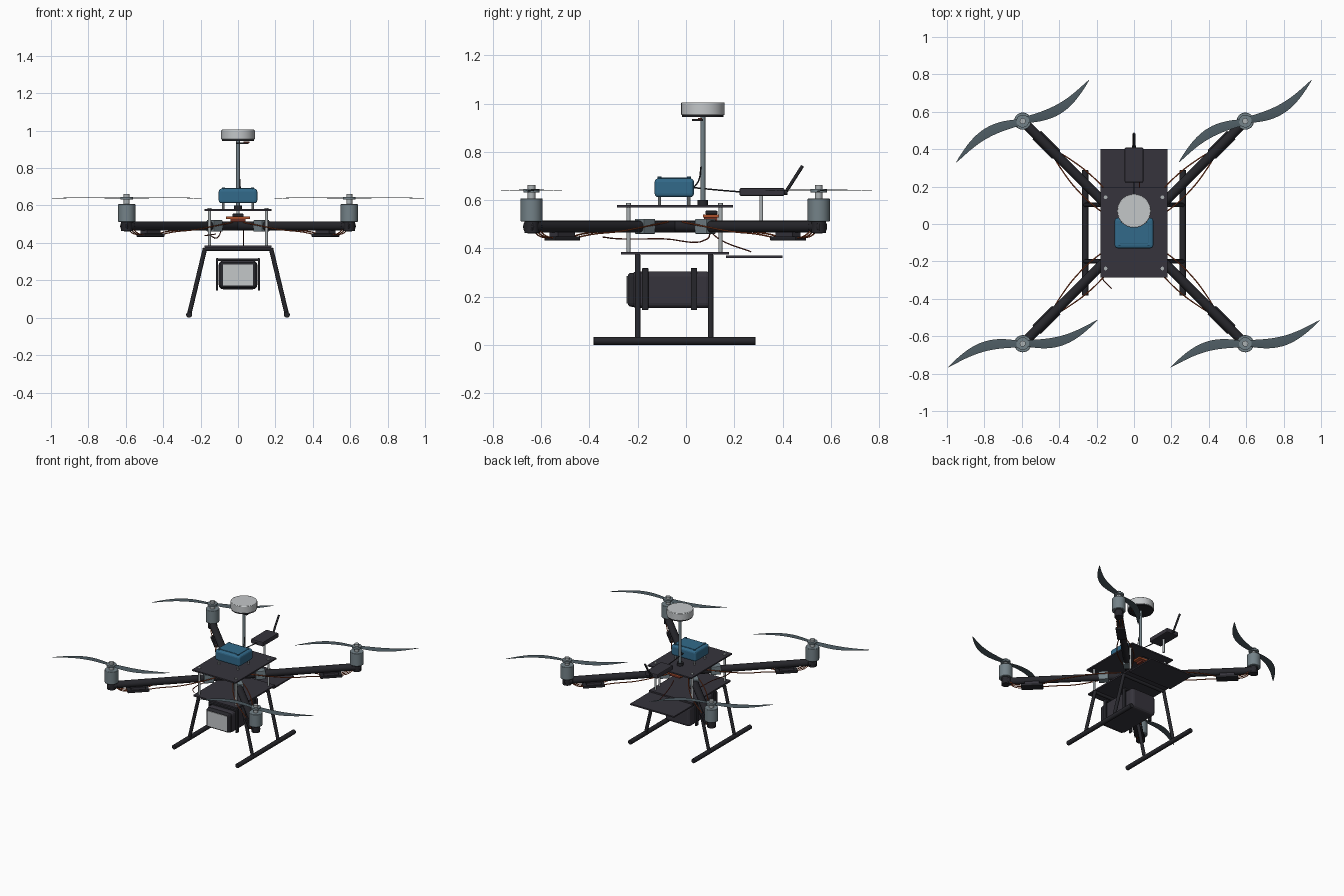
import bpy, bmesh, math
from mathutils import Vector

if "Cube" in bpy.data.objects:
    bpy.data.objects.remove(bpy.data.objects["Cube"])


def material(name, r, g, b):
    m = bpy.data.materials.new(name)
    m.diffuse_color = (*[((c / 255 + 0.055) / 1.055) ** 2.4 for c in (r, g, b)], 1)
    m.use_nodes = True
    m.node_tree.nodes["Principled BSDF"].inputs["Base Color"].default_value = m.diffuse_color
    return m


CHARCOAL = material("charcoal", 54, 52, 60)
BLACK = material("black", 38, 38, 43)
STEEL = material("steel_grey", 116, 130, 136)
SILVER = material("silver", 172, 178, 180)
PALE = material("pale_grey", 196, 199, 201)
BLUE = material("blue", 50, 106, 138)
SLATE = material("slate", 78, 92, 99)
COPPER = material("copper_orange", 176, 82, 44)
RED = material("dark_red", 112, 48, 36)


def finish(name, bm, mat, smooth=True, bevel=0.0, segments=2):
    me = bpy.data.meshes.new(name)
    bmesh.ops.recalc_face_normals(bm, faces=bm.faces[:])
    bm.to_mesh(me)
    bm.free()
    me.materials.append(mat)
    ob = bpy.data.objects.new(name, me)
    bpy.context.collection.objects.link(ob)
    if bevel:
        b = ob.modifiers.new("bevel", 'BEVEL')
        b.width, b.segments = bevel, segments
    if smooth:
        bpy.ops.object.select_all(action='DESELECT')
        ob.select_set(True)
        bpy.context.view_layer.objects.active = ob
        bpy.ops.object.shade_smooth_by_angle(angle=math.radians(35))
    return ob


def box(name, lo, hi, mat, bevel=0.0, turn=0.0, segments=2):
    lo, hi = Vector(lo), Vector(hi)
    bm = bmesh.new()
    bmesh.ops.create_cube(bm, size=1)
    bmesh.ops.scale(bm, vec=hi - lo, verts=bm.verts)
    ob = finish(name, bm, mat, False, bevel, segments)
    ob.location = (lo + hi) / 2
    ob.rotation_euler.z = turn
    return ob


def rod(name, a, b, r, mat, sides=16, bevel=0.0):
    a, b = Vector(a), Vector(b)
    bm = bmesh.new()
    bmesh.ops.create_cone(bm, cap_ends=True, segments=sides, radius1=r, radius2=r,
                          depth=(b - a).length)
    ob = finish(name, bm, mat, True, bevel)
    ob.location = (a + b) / 2
    ob.rotation_mode = 'QUATERNION'
    ob.rotation_quaternion = (b - a).to_track_quat('Z', 'Y')
    return ob


def wire(name, points, r, mat):
    cu = bpy.data.curves.new(name, 'CURVE')
    cu.dimensions = '3D'
    cu.bevel_depth, cu.bevel_resolution, cu.resolution_u = r, 1, 5
    cu.use_fill_caps = True
    sp = cu.splines.new('BEZIER')
    sp.bezier_points.add(len(points) - 1)
    for p, co in zip(sp.bezier_points, points):
        p.co = co
        p.handle_left_type = p.handle_right_type = 'AUTO'
    cu.materials.append(mat)
    bpy.context.collection.objects.link(bpy.data.objects.new(name, cu))


def propeller(x, y, z, angle):
    # two curved blades, lofted from thin twisted sections
    bm = bmesh.new()
    n = 16
    for half in (0, math.pi):
        rings = []
        for i in range(n + 1):
            t = i / n
            width = 0.002 + 0.058 * math.sin(math.pi * min(1, 0.16 + 0.84 * t)) ** 0.8 * (1 - 0.3 * t)
            mid = -0.047 * math.sin(math.pi * t ** 0.95)
            px = 0.01 + 0.408 * t
            twist = 0.1 * (1 - t)
            ring = []
            for u, w in ((-.5, 0), (0, .003), (.5, 0), (0, -.002)):
                yy = mid + u * width
                zz = u * width * twist + w * (1 - 0.7 * t) + 0.004 * math.sin(math.pi * t)
                c, s = math.cos(half + angle), math.sin(half + angle)
                ring.append(bm.verts.new((px * c - yy * s, px * s + yy * c, zz)))
            rings.append(ring)
        for a, b in zip(rings, rings[1:]):
            for k in range(4):
                bm.faces.new((a[k], a[(k + 1) % 4], b[(k + 1) % 4], b[k]))
        bm.faces.new(rings[0])
        bm.faces.new(rings[-1])
    ob = finish("propeller", bm, SLATE)
    ob.location = (x, y, z)


# deck plates
box("top_plate", (-.18, -.285, .57), (.18, .195, .58), CHARCOAL)
box("bottom_plate", (-.18, -.27, .374), (.18, .178, .385), CHARCOAL)
box("rear_plate", (-.18, .165, .36), (.18, .4, .37), CHARCOAL)

# arms, motors, propellers, speed controllers and their wiring
CY = -0.045
for sx in (-1, 1):
    for sy in (-1, 1):
        def at(d, z, side=0.0):
            # point on the arm at distance d along each axis, shifted sideways
            return (sx * (d + side), CY + sy * (d - side), z)
        mx, my, _ = at(.595, 0)
        rod("arm", at(.0, .49), at(.6, .49), .025, BLACK, 16)
        rod("arm_end_cap", at(.57, .49), at(.612, .49), .028, BLACK, 16, .004)
        rod("motor_mount", (mx, my, .463), (mx, my, .515), .03, BLACK, 20)
        rod("motor", (mx, my, .512), (mx, my, .607), .046, STEEL, 28, .003)
        rod("motor_shaft", (mx, my, .6), (mx, my, .662), .016, SILVER, 16)
        rod("propeller_hub", (mx, my, .632), (mx, my, .646), .034, STEEL, 20)
        propeller(mx, my, .638, math.radians(17.5 if sy < 0 else 31.8))
        turn = math.radians(45) * sx * sy
        cx, cy, _ = at(.125, 0)
        box("arm_clamp", (cx - .034, cy - .028, .46), (cx + .034, cy + .028, .522),
            STEEL, .004, turn)
        cx, cy, _ = at(.468, 0)
        box("speed_controller", (cx - .075, cy - .032, .432), (cx + .075, cy + .032, .45),
            BLACK, .004, turn)
        box("controller_pad", (cx - .05, cy - .024, .449), (cx + .05, cy + .024, .468),
            CHARCOAL, 0, turn)
        for k in (-1, 1):
            wire("motor_wire", [at(.42, .445, .012 * k), at(.37, .458, .024 * k),
                                at(.27, .47, .038 * k), at(.16, .49, .034 * k),
                                at(.04, .51, .01 * k)], .0035, COPPER)
        for k in (-1, 0, 1):
            wire("controller_lead", [at(.51, .442, .012 * k), at(.55, .452, .014 * k),
                                     at(.575, .475, .012 * k)], .003, COPPER)

# spacers between the decks
for x in (-.152, .152):
    for y in (-.238, .143):
        rod("spacer", (x, y, .375), (x, y, .582), .008, SILVER, 12)
        rod("spacer_screw", (x, y, .578), (x, y, .587), .01, SILVER, 12)

# power hub in the middle
box("power_board", (-.065, .07, .527), (.065, .135, .541), COPPER, .003)
box("power_board_cover", (-.03, .08, .541), (.03, .13, .556), BLACK, .003)
box("power_board_base", (-.04, .075, .512), (.04, .13, .528), RED)

# blue flight controller case
box("controller_case", (-.103, -.13, .612), (.103, .033, .69), BLUE, .015, 0, 3)
box("controller_lid", (-.08, -.105, .688), (.08, .01, .694), BLUE, .003)
for x in (-.078, .078):
    for y in (-.11, .012):
        rod("case_foot", (x, y, .578), (x, y, .625), .007, SILVER, 10)
        rod("case_bolt", (x, y, .68), (x, y, .697), .008, BLUE, 10)

# receiver mast
rod("mast", (0, .07, .578), (0, .07, .955), .010, STEEL, 14)
rod("mast_foot", (0, .07, .578), (0, .07, .6), .022, BLACK, 16)
rod("receiver_base", (0, .07, .945), (0, .07, .953), .086, BLACK, 40)
rod("receiver_dome", (0, .07, .952), (0, .07, 1.005), .09, PALE, 40, .004)
box("receiver_bracket", (-.01, .024, .928), (.055, .07, .936), BLACK)
box("receiver_plug", (.03, .05, .934), (.062, .066, .941), RED)

# radio module with antenna
box("radio_module", (-.05, .222, .617), (.05, .408, .65), CHARCOAL, .006)
rod("antenna_joint", (0, .395, .632), (0, .42, .632), .01, BLACK, 12)
rod("antenna", (0, .414, .634), (0, .483, .742), .007, BLACK, 12)
rod("radio_post", (0, .312, .515), (0, .312, .62), .008, SILVER, 12)
wire("radio_cable", [(0, .03, .652), (0, .13, .642), (0, .225, .634)], .0035, BLACK)
wire("mast_cable", [(.01, .03, .65), (.012, .052, .68), (.01, .062, .74)], .003, BLACK)

# loose signal wires
wire("long_signal_wire", [(-.12, -.345, .447), (-.17, -.285, .44), (-.15, -.1, .44),
                          (-.1, .09, .44), (-.09, .1, .47)], .003, RED)
wire("rear_signal_wire", [(.03, .1, .47), (.03, .14, .437), (.03, .27, .386)], .003, RED)

# battery pack with straps and end panel
box("battery_pack", (-.103, -.225, .152), (.103, .105, .305), CHARCOAL, .022, 0, 3)
box("battery_front_frame", (-.098, -.242, .158), (.098, -.2, .299), BLACK, .016, 0, 3)
box("battery_panel", (-.08, -.246, .172), (.08, -.238, .285), PALE)
for y in (-.182, .02):
    for s in (-1, 1):
        box("strap_side", (s * .112 - .006, y, .145), (s * .112 + .006, y + .026, .318), BLACK, .002)
    box("strap_top", (-.112, y, .302), (.112, y + .026, .316), BLACK, .002)

# landing gear
for y in (-.2, .102):
    rod("gear_crossbar", (-.178, y, .368), (.178, y, .368), .012, BLACK, 14)
    for s in (-1, 1):
        rod("gear_leg", (s * .176, y, .372), (s * .261, y, .018), .012, BLACK, 14)
for s in (-1, 1):
    rod("skid", (s * .261, -.383, .0165), (s * .261, .288, .0165), .0165, BLACK, 16, .002)
